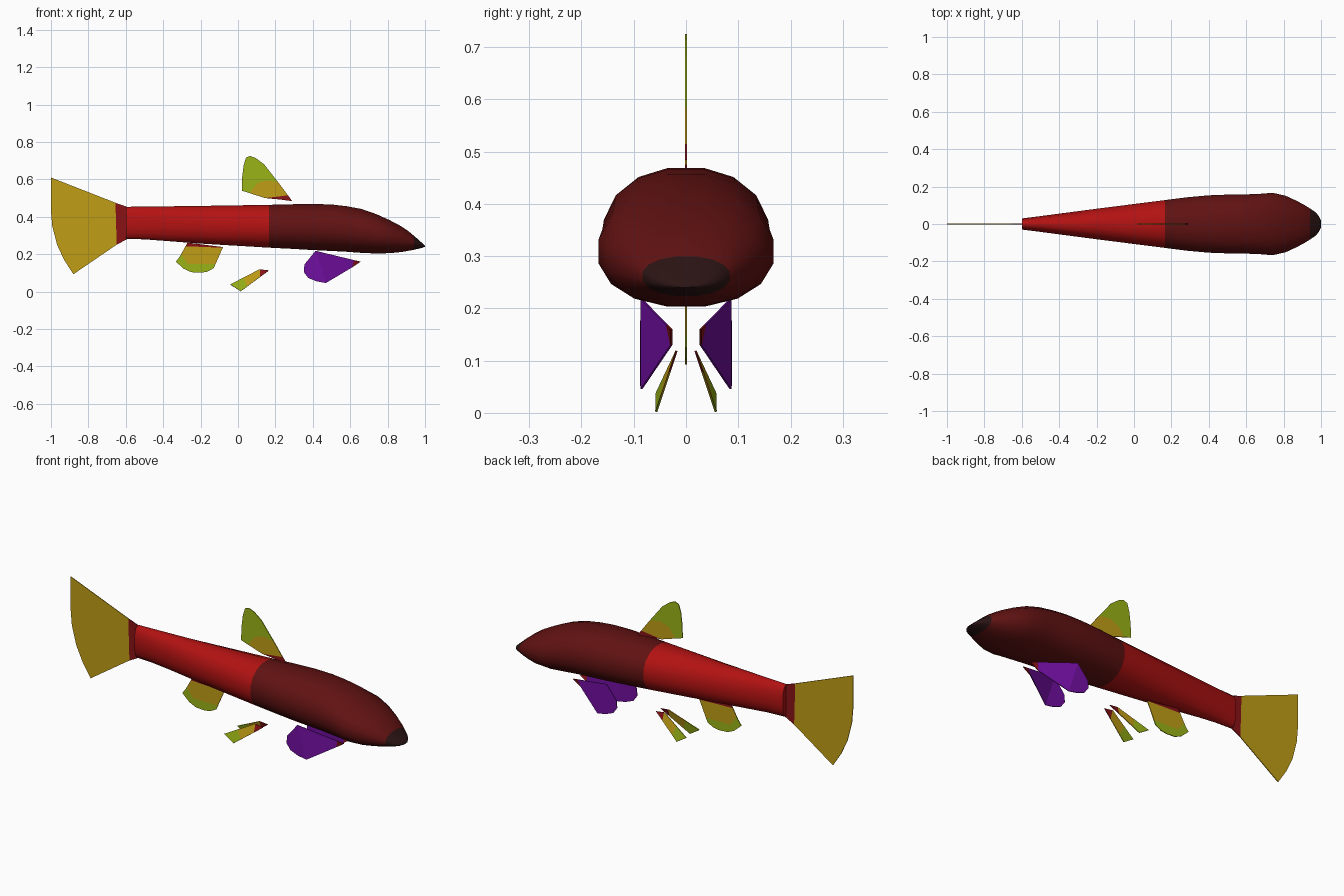
import bpy, bmesh, math
from mathutils import Vector


def mat(name, rgb):
    m = bpy.data.materials.new(name)
    m.diffuse_color = (*rgb, 1)
    return m


BRIGHT = mat("bright red", (0.45, 0.006, 0.006))
DARK = mat("dark red", (0.12, 0.006, 0.006))
NOSE = mat("nose black", (0.025, 0.007, 0.007))
ROOT = mat("fin root red", (0.25, 0.006, 0.008))
YELLOW = mat("fin yellow", (0.53, 0.34, 0.008))
GREEN = mat("fin green", (0.32, 0.45, 0.008))
PURPLE = mat("fin purple", (0.17, 0.005, 0.36))


def finish(name, bm, mats):
    me = bpy.data.meshes.new(name)
    bmesh.ops.recalc_face_normals(bm, faces=bm.faces)
    bm.to_mesh(me)
    bm.free()
    for m in mats:
        me.materials.append(m)
    ob = bpy.data.objects.new(name, me)
    bpy.context.collection.objects.link(ob)
    return ob


# Body: lofted sections of (x, half width, bottom z, top z)
SECTIONS = [
    (-0.60, 0.03, 0.28, 0.455), (-0.50, 0.043, 0.278, 0.456),
    (-0.20, 0.083, 0.255, 0.46), (0.165, 0.13, 0.233, 0.466),
    (0.28, 0.145, 0.227, 0.469), (0.40, 0.156, 0.22, 0.471),
    (0.50, 0.16, 0.215, 0.468), (0.58, 0.161, 0.211, 0.459),
    (0.66, 0.163, 0.205, 0.444), (0.74, 0.17, 0.202, 0.416),
    (0.81, 0.154, 0.204, 0.384), (0.87, 0.126, 0.21, 0.352),
    (0.91, 0.104, 0.217, 0.325), (0.94, 0.085, 0.223, 0.30),
    (0.97, 0.065, 0.23, 0.273), (0.988, 0.043, 0.235, 0.257),
    (1.00, 0.02, 0.24, 0.246),
]
SIDES = 16


def power(v):
    return math.copysign(abs(v) ** 0.92, v)


bm = bmesh.new()
rings = []
for x, w, lo, hi in SECTIONS:
    ring = []
    for i in range(SIDES):
        a = 2 * math.pi * (i + 0.5) / SIDES
        ring.append(bm.verts.new((x, w * power(math.cos(a)),
                                  (lo + hi) / 2 + (hi - lo) / 2 * power(math.sin(a)))))
    rings.append(ring)
for r, s in zip(rings, rings[1:]):
    for i in range(SIDES):
        j = (i + 1) % SIDES
        bm.faces.new((r[i], r[j], s[j], s[i]))
bm.faces.new(rings[0])
bm.faces.new(rings[-1])
for f in bm.faces:
    x = f.calc_center_median().x
    f.material_index = 0 if x < 0.165 else 1 if x < 0.94 else 2
body = finish("body", bm, (BRIGHT, DARK, NOSE))
bpy.context.view_layer.objects.active = body
body.select_set(True)
bpy.ops.object.shade_smooth_by_angle(angle=math.radians(50))


# Fins: flat outlines cut along lines; each colour region is the side of all
# its lines (x, z, normal x, normal z); later regions override earlier ones
def fin(name, polys, mats, regions, mirror=False):
    bm = bmesh.new()
    for poly in polys:
        bm.faces.new([bm.verts.new(p) for p in poly])
    bmesh.ops.remove_doubles(bm, verts=bm.verts, dist=1e-5)
    for region in regions:
        for x, z, nx, nz in region:
            bmesh.ops.bisect_plane(bm, geom=bm.verts[:] + bm.edges[:] + bm.faces[:],
                                   plane_co=(x, 0, z), plane_no=(nx, 0, nz))
    for f in bm.faces:
        c = f.calc_center_median()
        for k, region in enumerate(regions):
            if all((c.x - x) * nx + (c.z - z) * nz > 0 for x, z, nx, nz in region):
                f.material_index = k + 1
    ob = finish(name, bm, mats)
    if mirror:
        ob.modifiers.new("mirror", "MIRROR").use_axis = (False, True, False)
    sol = ob.modifiers.new("thickness", "SOLIDIFY")
    sol.thickness, sol.offset = 0.004, 0


def flat(points):
    return [[(x, 0, z) for x, z in points]]


# Tail fin
fin("tail_fin", flat([(-0.59, 0.452), (-0.65, 0.473), (-1.0, 0.61), (-1.0, 0.43),
                      (-0.993, 0.35), (-0.967, 0.25), (-0.93, 0.17), (-0.88, 0.093),
                      (-0.65, 0.25), (-0.59, 0.282)]),
    (YELLOW, ROOT), [[(-0.65, 0.3, 1, 0.03)]])

# Dorsal fin
fin("dorsal_fin", flat([(0.02, 0.54), (0.022, 0.61), (0.03, 0.675), (0.043, 0.717),
                        (0.065, 0.725), (0.095, 0.714), (0.14, 0.68), (0.22, 0.578),
                        (0.29, 0.484), (0.22, 0.493), (0.145, 0.50)]),
    (GREEN, YELLOW, ROOT),
    [[(0.08, 0.55, 0.8, -0.6), (0.13, 0.588, 0.35, -1), (0.17, 0.592, -0.15, -1)],
     [(0.145, 0.50, 0.12, -1)]])

# Anal fin
fin("anal_fin", flat([(-0.27, 0.262), (-0.31, 0.19), (-0.332, 0.16), (-0.29, 0.122),
                      (-0.25, 0.104), (-0.20, 0.101), (-0.165, 0.106), (-0.13, 0.125),
                      (-0.08, 0.238)]),
    (GREEN, YELLOW, ROOT),
    [[(-0.29, 0.18, 0.8, 0.6), (-0.2, 0.148, 0, 1)],
     [(-0.215, 0.24, 0.04, 1)]])

# Pelvic fins (pair)
fin("pelvic_fins", [[(0.165, 0.02, 0.113), (0.115, 0.018, 0.119),
                     (-0.042, 0.056, 0.038), (0.015, 0.057, 0.002)]],
    (GREEN, YELLOW, ROOT), [[(0.035, 0.06, 1, 0.4)], [(0.118, 0.11, 1, 0)]], True)

# Pectoral fins (pair), folded where they leave the root
fin("pectoral_fins", [
    [(0.655, 0.028, 0.16), (0.415, 0.085, 0.218), (0.47, 0.085, 0.046), (0.61, 0.028, 0.13)],
    [(0.415, 0.085, 0.218), (0.355, 0.086, 0.145), (0.352, 0.086, 0.105),
     (0.375, 0.086, 0.073), (0.42, 0.086, 0.055), (0.47, 0.085, 0.046)]],
    (PURPLE, ROOT), [[(0.615, 0.15, 1, -0.3)]], True)
